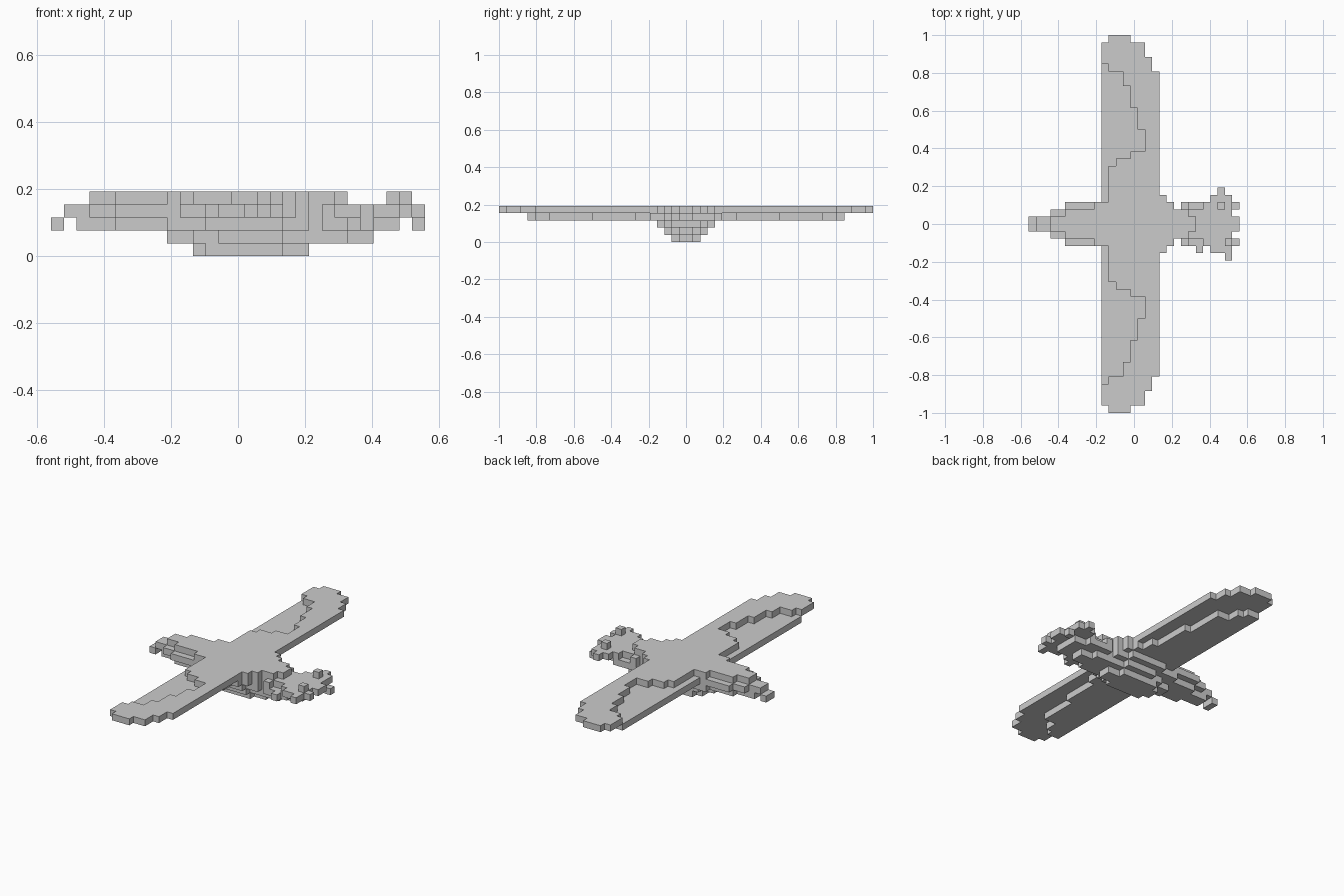
import bpy, bmesh
from itertools import product

if "Cube" in bpy.data.objects:
    bpy.data.objects.remove(bpy.data.objects["Cube"])

S = 2 / 52          # cell size; x cells 0..28, y cells -26..25, z layers 0..4
parts, taken = {}, set()


def block(part, x0, x1, y0, y1, z):
    """Fill a one-layer block of cells."""
    cells = parts.setdefault(part, set())
    for c in product(range(x0, x1), range(y0, y1), (z,)):
        if c not in taken:
            taken.add(c)
            cells.add(c)


def sym(part, x0, x1, y, z):
    block(part, x0, x1, -y, y, z)


# Body: stepped hull, layer by layer (x start, x end, half width)
hull = {
    0: [(11, 20, 1), (12, 18, 2)],
    1: [(9, 22, 1), (11, 20, 2), (13, 18, 3)],
    2: [(2, 21, 1), (5, 21, 2), (9, 20, 3), (12, 18, 4)],
    3: [(3, 21, 2), (5, 20, 3), (10, 19, 4)],
    4: [(5, 20, 2), (9, 20, 3), (11, 19, 4)],
}
for z, rows in hull.items():
    for x0, x1, w in rows:
        sym("body", x0, x1, w, z)

# Tail: thin steps behind the body
sym("tail", 0, 1, 1, 2)
sym("tail", 1, 3, 1, 3)
sym("tail", 3, 5, 1, 4)

# Wings: top sheet (y start, y end, x start, x end) and lower rear sheet
top = [(4, 8, 11, 18), (8, 9, 12, 18), (9, 10, 14, 18), (10, 13, 16, 18),
       (13, 16, 15, 18), (16, 19, 14, 18), (19, 21, 13, 18), (21, 22, 11, 17),
       (22, 23, 10, 17), (23, 25, 10, 16), (25, 26, 11, 14)]
low = [(4, 5, 10, 18), (5, 7, 10, 17), (7, 13, 10, 16), (13, 19, 10, 15),
       (19, 21, 10, 13), (21, 22, 10, 12)]
for rows, z in ((top, 4), (low, 3)):
    for y0, y1, x0, x1 in rows:
        block("left_wing", x0, x1, y0, y1, z)
        block("right_wing", x0, x1, -y1, -y0, z)

# Head: neck ridge, chin, skull layers
sym("head", 20, 22, 2, 4)
sym("head", 22, 23, 1, 4)
sym("head", 20, 24, 2, 3)
sym("head", 21, 22, 3, 3)
sym("head", 24, 28, 2, 3)
sym("head", 28, 29, 1, 3)
sym("head", 21, 25, 3, 2)
sym("head", 25, 27, 2, 2)
sym("head", 20, 23, 2, 1)
sym("head", 23, 25, 1, 1)

# Crest: small uneven knobs around the head
for x0, x1, y0, y1, z in [
        (24, 28, 2, 3, 3), (25, 28, 3, 4, 3), (26, 27, 4, 5, 3),
        (26, 27, 2, 3, 4), (28, 29, 2, 3, 2), (24, 28, -3, -2, 3),
        (25, 28, -4, -3, 3), (27, 28, -5, -4, 3), (23, 24, -4, -3, 2),
        (27, 28, -3, -2, 4), (28, 29, -3, -2, 3)]:
    block("head_crest", x0, x1, y0, y1, z)

# Corner offsets of a cell face for each axis direction
LOOP = [(0, 0), (1, 0), (1, 1), (0, 1)]


def build(name, cells):
    """Skin only the exposed cell faces, then merge coplanar quads."""
    bm = bmesh.new()
    verts = {}
    for c in sorted(cells):
        for axis, side in product(range(3), (0, 1)):
            n = list(c)
            n[axis] += 2 * side - 1
            if tuple(n) in taken:
                continue
            face = []
            for a, b in (LOOP if side else LOOP[::-1]):
                p = list(c)
                p[axis] += side
                p[(axis + 1) % 3] += a
                p[(axis + 2) % 3] += b
                p = tuple(p)
                if p not in verts:
                    verts[p] = bm.verts.new(((p[0] - 14.5) * S, p[1] * S, p[2] * S))
                face.append(verts[p])
            bm.faces.new(face)
    bmesh.ops.dissolve_limit(bm, angle_limit=0.02, verts=bm.verts[:], edges=bm.edges[:])
    mesh = bpy.data.meshes.new(name)
    bm.to_mesh(mesh)
    bm.free()
    bpy.context.collection.objects.link(bpy.data.objects.new(name, mesh))


for name, cells in parts.items():
    build(name, cells)
